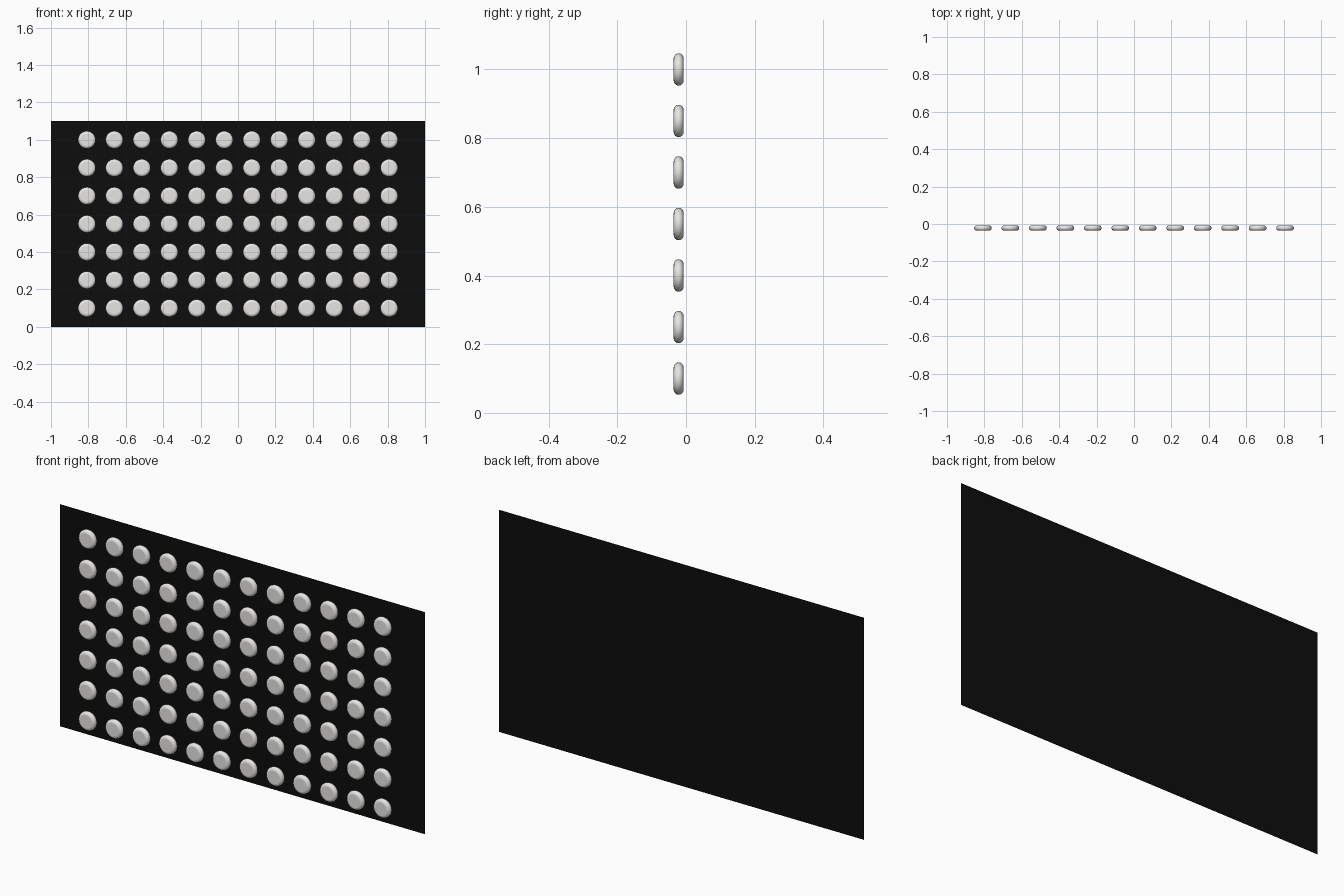
import bpy, bmesh, math

if "Cube" in bpy.data.objects:
    bpy.data.objects.remove(bpy.data.objects["Cube"])

W, H = 2.0, 1.1          # panel size
COLS, ROWS = 12, 7       # stud grid
R, T = 0.047, 0.0145     # stud radius, half thickness
PANEL_Y, STUD_Y = 0.036, -0.0215


def material(name, rgb):
    m = bpy.data.materials.new(name)
    m.diffuse_color = (*rgb, 1.0)
    m.use_nodes = True
    m.node_tree.nodes["Principled BSDF"].inputs["Base Color"].default_value = m.diffuse_color
    return m


def add_object(name, mesh, loc=(0, 0, 0)):
    ob = bpy.data.objects.new(name, mesh)
    ob.location = loc
    bpy.context.collection.objects.link(ob)
    return ob


black = material("black", (0.004, 0.004, 0.004))
white = material("off_white", (0.80, 0.79, 0.77))

# Backing panel: one thin sheet facing the front
panel_mesh = bpy.data.meshes.new("backing_panel")
panel_mesh.from_pydata(
    [(-W / 2, 0, 0), (W / 2, 0, 0), (W / 2, 0, H), (-W / 2, 0, H)], [], [(0, 1, 2, 3)])
panel_mesh.materials.append(black)
add_object("backing_panel", panel_mesh, (0, PANEL_Y, 0))

# Round stud: half pill profile spun about the y axis
bm = bmesh.new()
steps, segs = 8, 32
rings = []
for i in range(steps + 1):
    a = -math.pi / 2 + math.pi * i / steps
    r, y = R - T + T * math.cos(a), T * math.sin(a)
    rings.append([bm.verts.new((r * math.cos(2 * math.pi * k / segs), y,
                                r * math.sin(2 * math.pi * k / segs)))
                  for k in range(segs)])
for lo, hi in zip(rings, rings[1:]):
    for k in range(segs):
        n = (k + 1) % segs
        bm.faces.new((lo[k], lo[n], hi[n], hi[k])).smooth = True
# Flat front and back faces
bm.faces.new(rings[0])
bm.faces.new(rings[-1])
bmesh.ops.recalc_face_normals(bm, faces=bm.faces)
stud_mesh = bpy.data.meshes.new("stud")
bm.to_mesh(stud_mesh)
bm.free()
stud_mesh.materials.append(white)

# Grid of studs in front of the panel
for row in range(ROWS):
    for col in range(COLS):
        x = -0.808 + 1.616 * col / (COLS - 1)
        add_object(f"stud_{row + 1}_{col + 1}", stud_mesh, (x, STUD_Y, 0.1 + 0.15 * row))
